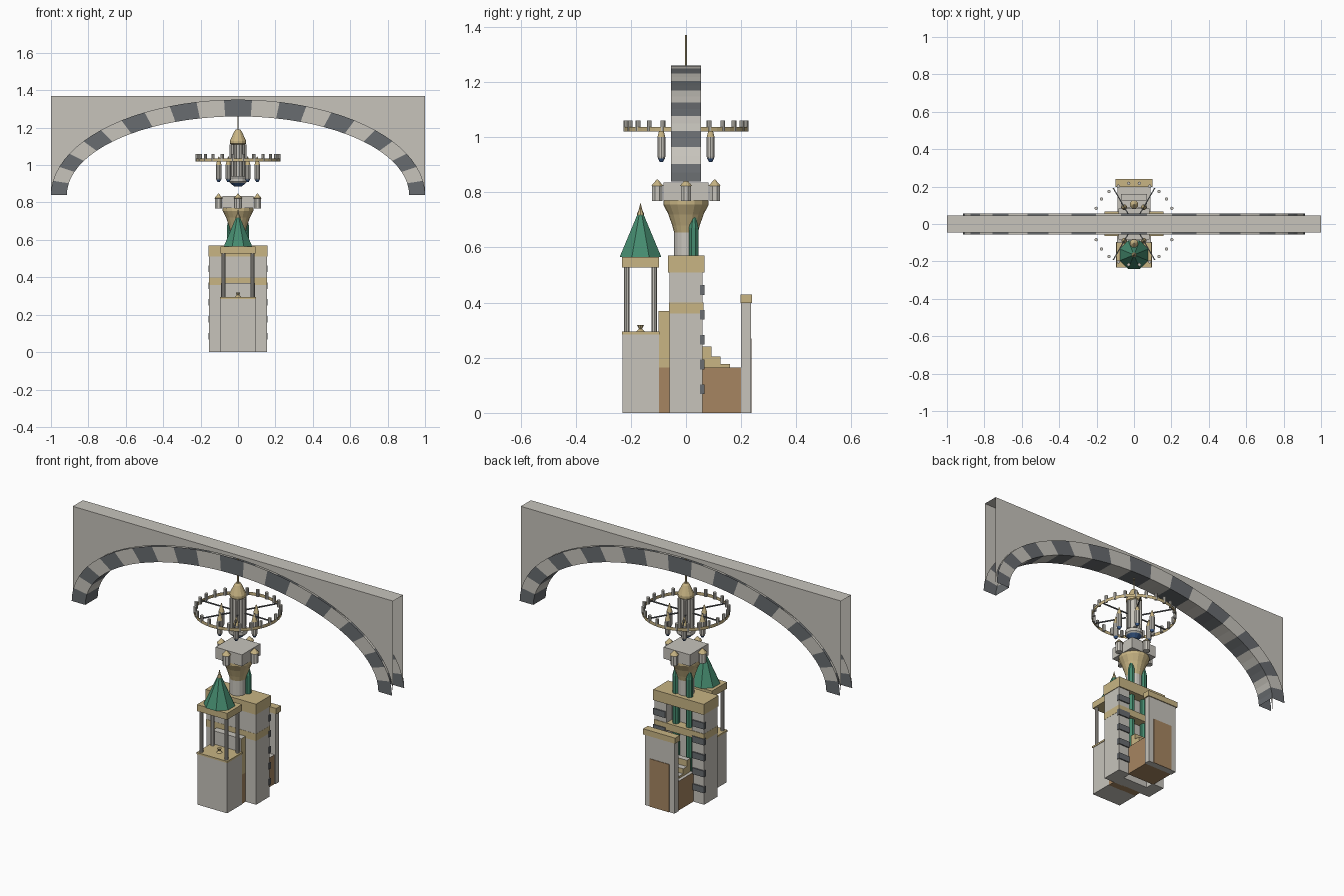
import bpy, bmesh
from math import sin, cos, pi, tau
from mathutils import Matrix, Vector

cube = bpy.data.objects.get("Cube")
if cube:
    bpy.data.objects.remove(cube, do_unlink=True)


def material(name, r, g, b):
    m = bpy.data.materials.new(name)
    m.use_nodes = True
    m.diffuse_color = (r, g, b, 1)
    m.node_tree.nodes["Principled BSDF"].inputs["Base Color"].default_value = (r, g, b, 1)
    return m


STONE = material("pale stone", .57, .55, .50)
TAN = material("sandy trim", .58, .46, .23)
DARK = material("dark stone", .14, .15, .16)
GREEN = material("roof green", .06, .26, .16)
BROWN = material("brown wood", .38, .235, .12)
BLUE = material("deep blue", .04, .10, .25)


def finish(bm, name, mats, normals=True):
    if normals:
        bmesh.ops.recalc_face_normals(bm, faces=bm.faces)
    me = bpy.data.meshes.new(name)
    bm.to_mesh(me)
    bm.free()
    for m in mats:
        me.materials.append(m)
    ob = bpy.data.objects.new(name, me)
    bpy.context.collection.objects.link(ob)
    return ob


def box(name, x, y, z, mat, rule=None, other=None):
    """Box from (min, max) pairs; faces whose normal meets the rule take the other colour."""
    bm = bmesh.new()
    bmesh.ops.create_cube(bm, size=1)
    size = [b - a for a, b in (x, y, z)]
    mid = [(a + b) / 2 for a, b in (x, y, z)]
    bm.transform(Matrix.Translation(mid) @ Matrix.Diagonal((*size, 1)))
    bm.normal_update()
    for f in bm.faces:
        f.material_index = int(bool(rule and rule(f.normal)))
    return finish(bm, name, [mat, other or mat])


def lathe(name, profile, n, loc=(0, 0), turn=0):
    """Revolve (radius, height, colour of the span above) points, with closed ends."""
    bm = bmesh.new()
    mats = list(dict.fromkeys(p[2] for p in profile))
    rings = []
    for r, z, _ in profile:
        rings.append([bm.verts.new((loc[0] + r * cos(turn + tau * i / n),
                                    loc[1] + r * sin(turn + tau * i / n), z)) for i in range(n)])
    for k in range(len(rings) - 1):
        for i in range(n):
            j = (i + 1) % n
            f = bm.faces.new((rings[k][i], rings[k][j], rings[k + 1][j], rings[k + 1][i]))
            f.material_index = mats.index(profile[k][2])
    for ring, p in ((rings[0], profile[0]), (rings[-1], profile[-1])):
        bm.faces.new(ring).material_index = mats.index(p[2])
    return finish(bm, name, mats)


# Striped arch: front, back and underside of each wedge block
BLOCKS, SUB, SPRING = 21, 2, .84


def on_arch(i, rx, rz, y):
    t = pi * i / (BLOCKS * SUB)
    return (rx * cos(t), y, SPRING + rz * sin(t))


arch, wall = bmesh.new(), bmesh.new()


def quad(bm, pts, idx=0):
    bm.faces.new([bm.verts.new(p) for p in pts]).material_index = idx


for i in range(BLOCKS * SUB):
    idx = (i // SUB + 1) % 2
    inner = [on_arch(k, .915, .42, y) for y in (-.055, .055) for k in (i, i + 1)]
    outer = [on_arch(k, 1, .51, y) for y in (-.055, .055) for k in (i, i + 1)]
    quad(arch, (inner[0], outer[0], outer[1], inner[1]), idx)
    quad(arch, (inner[3], outer[3], outer[2], inner[2]), idx)
    quad(arch, (inner[0], inner[1], inner[3], inner[2]), idx)
    # Spandrel plates above the arch, open at the ends
    for y in (-.045, .045):
        a, b = on_arch(i, 1, .51, y), on_arch(i + 1, 1, .51, y)
        pts = [a, (a[0], y, 1.37), (b[0], y, 1.37), b]
        quad(wall, pts if y < 0 else pts[::-1])
quad(wall, [(-1, -.045, 1.37), (1, -.045, 1.37), (1, .045, 1.37), (-1, .045, 1.37)])
finish(arch, "arch_blocks", [STONE, DARK], False)
finish(wall, "spandrel_wall", [STONE], False)

# Hanging chandelier
lathe("hanging_rod", [(.004, 1.18, TAN), (.004, 1.37, TAN)], 8)
lathe("chandelier_core", [(.02, .885, BLUE), (.042, .905, STONE), (.05, .912, STONE),
                          (.05, .932, STONE), (.036, .94, STONE), (.036, 1.11, TAN),
                          (.043, 1.115, TAN), (.043, 1.13, TAN), (.02, 1.18, TAN),
                          (.012, 1.19, TAN)], 12)
band = bmesh.new()
N = 48
for i in range(N):
    ends = [(cos(tau * k / N), sin(tau * k / N)) for k in (i, i + 1)]
    for r in (.222, .226):
        quad(band, [(r * ends[a][0], r * ends[a][1], z)
                    for a, z in ((0, 1.02), (1, 1.02), (1, 1.036), (0, 1.036))])
finish(band, "chandelier_ring", [TAN], False)
for i in range(24):
    a = tau * (i + .5) / 24
    lathe("ring_candle", [(.009, 1.022, STONE), (.009, 1.06, STONE)], 8, (.219 * cos(a), .219 * sin(a)))
for i in range(6):
    a = tau * i / 6
    lathe("lantern", [(.006, .91, BLUE), (.013, .922, STONE), (.015, .93, STONE),
                      (.015, 1.0, TAN), (.011, 1.015, TAN), (.002, 1.045, TAN)],
          10, (.103 * cos(a), .103 * sin(a)))
    bar = box("ring_spoke", (.03, .223), (-.003, .003), (1.025, 1.031), DARK)
    bar.rotation_euler.z = a
    core = lathe("core_column", [(.01, .94, STONE), (.01, 1.11, STONE)], 8,
                 (.036 * cos(a), .036 * sin(a)))

# Crown of the main tower
lathe("tower_shaft", [(.043, .56, STONE), (.043, .66, STONE)], 16)
lathe("flared_corbel", [(.042, .65, TAN), (.05, .68, TAN), (.064, .72, TAN),
                        (.082, .755, TAN), (.082, .77, TAN)], 16)
box("crown_block", (-.082, .082), (-.082, .082), (.77, .835), STONE)
for i in range(4):
    p = (.104 * cos(i * pi / 2), .104 * sin(i * pi / 2))
    lathe("crown_turret", [(.02, .768, STONE), (.02, .822, TAN), (.024, .823, TAN),
                           (.002, .847, TAN)], 8, p, pi / 8)

# Main tower: a front body, two piers and tan bands
box("tower_body", (-.08, .08), (-.06, .01), (0, .51), STONE)
box("tower_band", (-.156, .156), (-.061, .063), (.36, .40), TAN)
box("tower_cornice", (-.158, .158), (-.065, .067), (.51, .57), TAN)
for s in (-1, 1):
    xs = sorted((s * .08, s * .155))
    box("tower_pier", xs, (-.06, .06), (0, .515), STONE)
    for k in range(5):
        z = .068 + .09 * k
        box("dark_quoin", sorted((s * .085, s * .159)), (.05, .067), (z, z + .035), DARK)
    lathe("green_spire", [(.019, .1, GREEN), (.019, .67, GREEN), (.001, .74, GREEN)],
          8, (s * .042, .028), pi / 8)

# Front pavilion with posts, slab and pointed roof
cy = -.165
sides = lambda n: abs(n.x) > .5
box("front_link_base", (-.09, .09), (-.1, -.055), (0, .165), BROWN)
box("front_link", (-.09, .09), (-.1, -.055), (.165, .37), STONE, sides, TAN)
box("pavilion_base", (-.093, .093), (-.23, -.098), (0, .285), STONE)
box("pavilion_ledge", (-.096, .096), (-.233, -.096), (.285, .295), TAN)
for x in (-.078, .078):
    for y in (-.215, -.115):
        lathe("pavilion_post", [(.01, .29, STONE), (.01, .535, STONE)], 10, (x, y))
box("pavilion_slab", (-.094, .094), (-.232, -.098), (.528, .565), TAN)
lathe("pavilion_roof", [(.082, .565, GREEN), (.012, .72, GREEN)], 8, (0, cy), pi / 8)
lathe("roof_finial", [(.013, .71, TAN), (.013, .722, TAN), (.007, .735, TAN), (.001, .76, TAN)],
      8, (0, cy))
lathe("pavilion_ornament", [(.016, .295, TAN), (.006, .305, TAN), (.012, .318, TAN)], 8, (0, cy))

# Rear court with steps and the gate wall
up = lambda n: n.z > .5
box("court_base", (-.088, .088), (.055, .2), (0, .165), BROWN, up, STONE)
for y, z in ((.092, .24), (.125, .205), (.16, .177)):
    box("court_step", (-.07, .07), (.06, y), (.165, z), TAN, up, STONE)
box("gate_wall", (-.093, .093), (.2, .235), (0, .40), STONE)
box("gate_cap", (-.1, .1), (.198, .24), (.398, .43), TAN)
box("gate_door", (-.06, .06), (.23, .238), (0, .27), BROWN)
